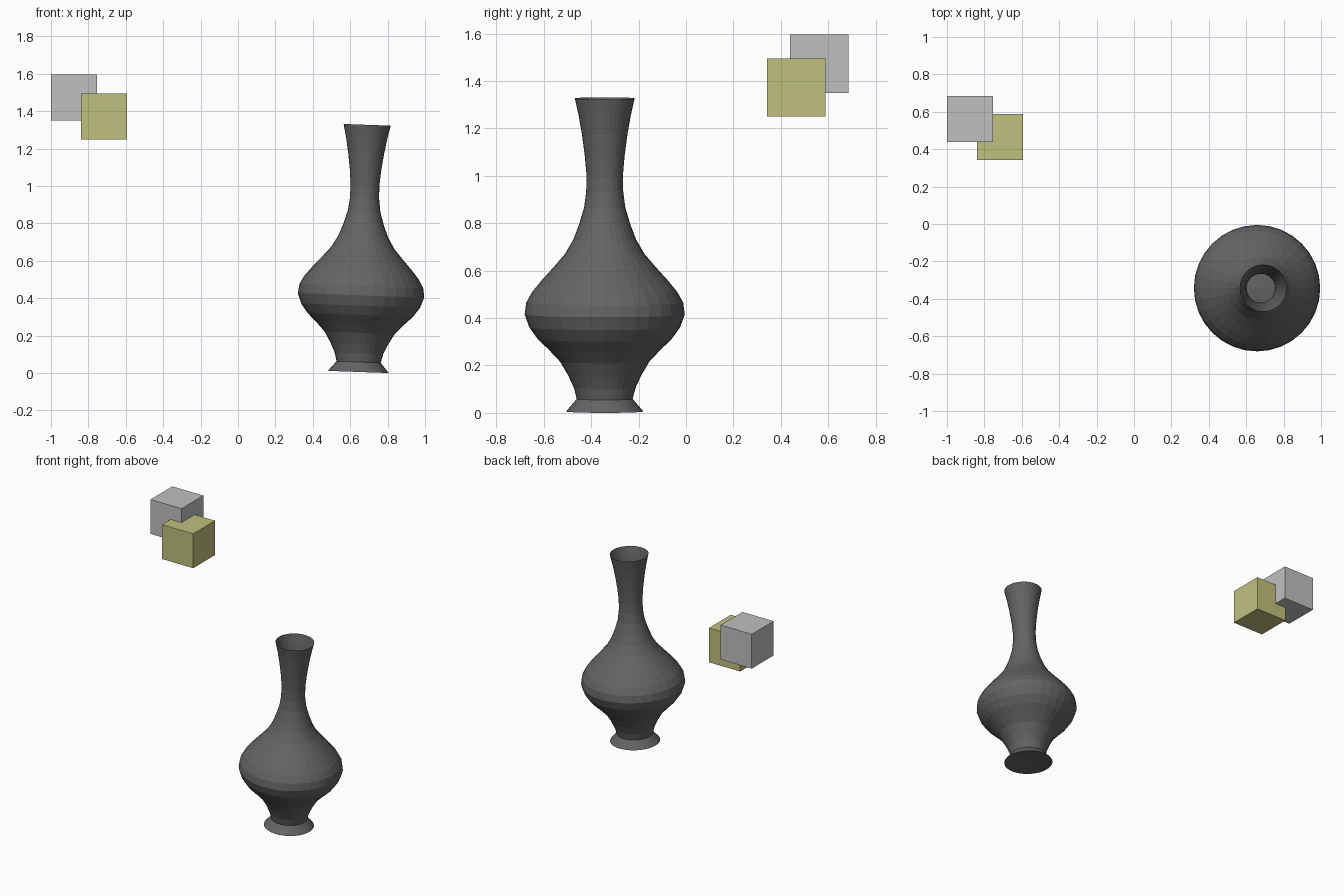
import bpy, bmesh, math
from mathutils import Matrix, Vector

cube = bpy.data.objects.get("Cube")
if cube:
    bpy.data.objects.remove(cube, do_unlink=True)


def material(name, rgb):
    mat = bpy.data.materials.new(name)
    mat.use_nodes = True
    color = (*rgb, 1)
    mat.diffuse_color = color
    mat.node_tree.nodes["Principled BSDF"].inputs["Base Color"].default_value = color
    return mat


def add_object(name, bm, mat):
    mesh = bpy.data.meshes.new(name)
    bm.to_mesh(mesh)
    bm.free()
    mesh.materials.append(mat)
    obj = bpy.data.objects.new(name, mesh)
    bpy.context.collection.objects.link(obj)
    return obj


def box(name, center, size, mat):
    bm = bmesh.new()
    bmesh.ops.create_cube(bm, size=size, matrix=Matrix.Translation(center))
    return add_object(name, bm, mat)


def lathe(name, profile, mat, steps=32):
    """Revolve (radius, height) points about the z axis."""
    bm = bmesh.new()
    verts = [bm.verts.new((r, 0, z)) for r, z in profile]
    edges = [bm.edges.new(pair) for pair in zip(verts, verts[1:])]
    bmesh.ops.spin(bm, geom=verts + edges, cent=(0, 0, 0), axis=(0, 0, 1),
                   angle=math.tau, steps=steps, use_duplicate=False)
    bmesh.ops.remove_doubles(bm, verts=bm.verts, dist=0.0005)
    bmesh.ops.recalc_face_normals(bm, faces=bm.faces)
    return add_object(name, bm, mat)


dark_gray = material("dark_gray", (0.127, 0.127, 0.127))
light_gray = material("light_gray", (0.527, 0.527, 0.527))
olive_yellow = material("olive_yellow", (0.527, 0.527, 0.212))

# Thin-walled vase: flared foot, round belly, narrow neck, open flared lip
vase_profile = [
    (0, 0.015), (0.163, 0), (0.118, 0.053), (0.13, 0.1), (0.153, 0.15),
    (0.188, 0.21), (0.235, 0.26), (0.282, 0.305), (0.318, 0.355), (0.338, 0.41),
    (0.331, 0.46), (0.306, 0.505), (0.265, 0.555), (0.215, 0.61), (0.168, 0.665),
    (0.133, 0.725), (0.108, 0.79), (0.087, 0.86), (0.078, 0.93), (0.077, 1.0),
    (0.084, 1.08), (0.096, 1.17), (0.11, 1.25), (0.126, 1.322),
]
vase = lathe("vase", vase_profile, dark_gray)
vase.location = (0.643, -0.343, 0.006)
vase.rotation_euler.y = 0.036  # slight lean

# Two overlapping floating cubes
box("gray_cube", (-0.877, 0.562, 1.473), 0.246, light_gray)
box("yellow_cube", (-0.717, 0.465, 1.373), 0.246, olive_yellow)
